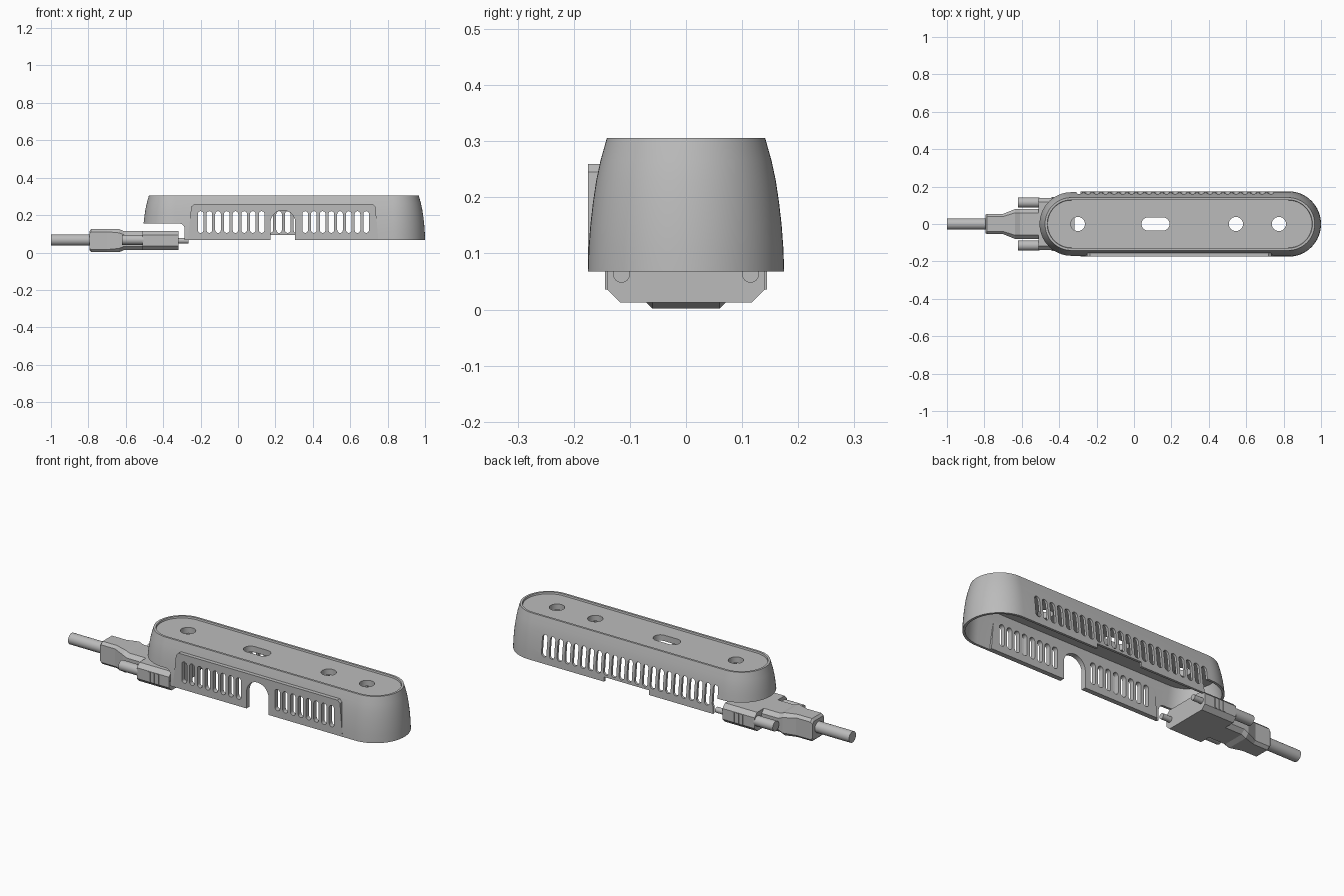
import bpy, bmesh, math
from mathutils import Vector

cube = bpy.data.objects.get("Cube")
if cube:
    bpy.data.objects.remove(cube)

grey = bpy.data.materials.new("plain_grey")
grey.use_nodes = True
GREY = (0.5, 0.5, 0.5, 1)
grey.diffuse_color = GREY
grey.node_tree.nodes["Principled BSDF"].inputs["Base Color"].default_value = GREY


def loft(name, rings):
    """Skin a list of equal point rings and cap both ends."""
    bm = bmesh.new()
    loops = [[bm.verts.new(p) for p in ring] for ring in rings]
    for a, b in zip(loops, loops[1:]):
        for i in range(len(a)):
            j = (i + 1) % len(a)
            bm.faces.new((a[i], a[j], b[j], b[i]))
    bm.faces.new(loops[0])
    bm.faces.new(loops[-1])
    bmesh.ops.recalc_face_normals(bm, faces=bm.faces)
    mesh = bpy.data.meshes.new(name)
    bm.to_mesh(mesh)
    bm.free()
    mesh.materials.append(grey)
    obj = bpy.data.objects.new(name, mesh)
    bpy.context.collection.objects.link(obj)
    return obj


def prism(name, outline, axis, lo, hi):
    """Extrude a flat outline along x, y or z."""
    place = {"x": lambda a, b, d: (d, a, b),
             "y": lambda a, b, d: (a, d, b),
             "z": lambda a, b, d: (a, b, d)}[axis]
    return loft(name, [[place(a, b, d) for a, b in outline] for d in (lo, hi)])


def pill(cx, cy, half, r, upright=False, n=10):
    """Outline of a slot; half is the straight half length."""
    pts = []
    for side in (1, -1):
        for i in range(n + 1):
            t = math.pi * (i / n - 0.5)
            u, v = side * (half + r * math.cos(t)), side * r * math.sin(t)
            pts.append((cx - v, cy + u) if upright else (cx + u, cy + v))
    return pts


def circle(cx, cy, r, n=32):
    return [(cx + r * math.cos(math.tau * i / n), cy + r * math.sin(math.tau * i / n))
            for i in range(n)]


def box(x0, x1, z0, z1):
    return [(x0, z0), (x1, z0), (x1, z1), (x0, z1)]


def boolean(target, tools, operation):
    """Apply tools to the target, then discard them."""
    for tool in tools:
        tool.hide_render = True
        mod = target.modifiers.new("bool", "BOOLEAN")
        mod.operation, mod.object, mod.solver = operation, tool, "EXACT"
    deps = bpy.context.evaluated_depsgraph_get()
    mesh = bpy.data.meshes.new_from_object(target.evaluated_get(deps))
    target.modifiers.clear()
    target.data = mesh
    for tool in tools:
        bpy.data.objects.remove(tool)


def smooth(obj, degrees=30):
    bpy.ops.object.select_all(action="DESELECT")
    obj.select_set(True)
    bpy.context.view_layer.objects.active = obj
    bpy.ops.object.shade_smooth_by_angle(angle=math.radians(degrees))


# Hollow housing: inner wall up from the ceiling, round the rim, to the sunken top
CX, HALF = 0.245, 0.58
TOP, BOTTOM = 0.306, 0.068
wall = [(BOTTOM, 0.175), (0.11, 0.1735), (0.15, 0.1705), (0.19, 0.166),
        (0.23, 0.16), (0.265, 0.1525), (TOP, 0.141)]
inner = [(z, r - 0.013) for z, r in wall[:-1]]
profile = inner[::-1] + wall + [(TOP, 0.129), (0.297, 0.127)]
housing = loft("housing", [[(x, y, z) for x, y in pill(CX, 0, HALF, r, n=32)]
                           for z, r in profile])

# Raised front panel
panel = prism("front_panel", [(-0.268, BOTTOM), (0.75, BOTTOM), (0.735, 0.245),
                              (0.72, 0.259), (-0.235, 0.259), (-0.25, 0.245)],
              "y", -0.175, -0.149)
boolean(housing, [panel], "UNION")

# Vents, arch, notch, connector opening and top holes
PITCH, FIRST = 0.0466, -0.2
cutters = []
for k in range(-2, 21):
    slot = pill(FIRST + k * PITCH, 0.163, 0.043, 0.015, upright=True)
    cutters.append(prism("back_vent", slot, "y", 0.1, 0.25))
    if 0 <= k <= 7 or 12 <= k <= 19:
        cutters.append(prism("front_vent", slot, "y", -0.25, -0.1))
cutters.append(prism("arch", pill(0.24, 0.08, 0.08, 0.066, upright=True, n=24),
                     "y", -0.25, -0.1))
cutters.append(prism("back_notch", box(0.1, 0.37, 0, 0.093), "y", 0.1, 0.25))
opening = [(-0.7, 0), (-0.285, 0)]
opening += [(-0.315 + 0.03 * math.cos(i * math.pi / 12), 0.125 + 0.03 * math.sin(i * math.pi / 12))
            for i in range(7)] + [(-0.7, 0.155)]
cutters.append(prism("connector_opening", opening, "y", -0.3, 0.3))
for x in (-0.3, 0.545, 0.775):
    cutters.append(prism("top_hole", circle(x, 0, 0.038), "z", 0.23, 0.4))
cutters.append(prism("top_slot", pill(0.115, 0, 0.039, 0.036), "z", 0.23, 0.4))
boolean(housing, cutters, "DIFFERENCE")
smooth(housing)


# Connector parts: eight-sided sections along x
def section(x, w, z0, z1, c):
    return [(x, y, z) for y, z in (
        (-w + c, z0), (w - c, z0), (w, z0 + c), (w, z1 - c),
        (w - c, z1), (-w + c, z1), (-w, z1 - c), (-w, z0 + c))]


loft("connector_hood", [section(-0.795, 0.05, 0.012, 0.112, 0.012),
                        section(-0.785, 0.054, 0.002, 0.125, 0.014),
                        section(-0.7, 0.054, 0.002, 0.125, 0.014),
                        section(-0.635, 0.08, 0.002, 0.125, 0.02),
                        section(-0.61, 0.08, 0.013, 0.115, 0.02),
                        section(-0.5, 0.08, 0.013, 0.115, 0.02)])
loft("connector_body", [section(-0.51, 0.14, 0.013, 0.115, 0.022),
                        section(-0.317, 0.14, 0.013, 0.115, 0.022)])

# Cable
smooth(prism("cable", circle(0, 0.067, 0.03), "x", -1.0, -0.78))

# Thumb screws and grip ribs on both sides
for name, s in (("left", -1), ("right", 1)):
    y = s * 0.115
    smooth(prism(name + "_screw_knob", circle(y, 0.068, 0.027), "x", -0.62, -0.505))
    smooth(prism(name + "_screw_tip", circle(y, 0.063, 0.015), "x", -0.33, -0.265))
    for i in range(3):
        x = -0.44 + i * 0.025
        prism(name + "_grip_rib", box(x, x + 0.012, 0.036, 0.092), "y", s * 0.135, s * 0.144)
